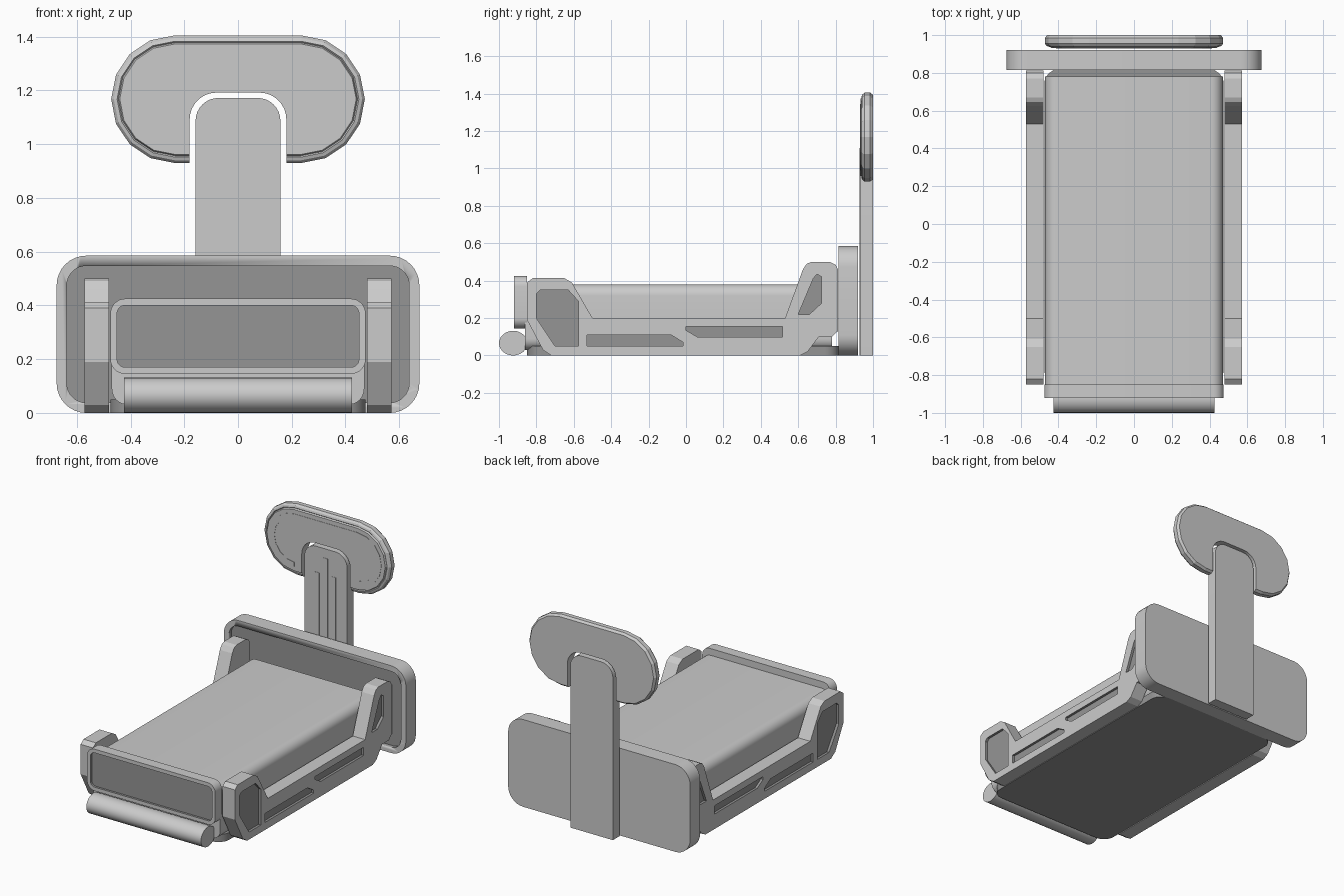
import bpy, bmesh, math

if "Cube" in bpy.data.objects:
    bpy.data.objects.remove(bpy.data.objects["Cube"])


def material(name, v):
    m = bpy.data.materials.new(name)
    m.diffuse_color = (v, v, v, 1)
    m.use_nodes = True
    m.node_tree.nodes["Principled BSDF"].inputs["Base Color"].default_value = m.diffuse_color
    return m


DARK = material("dark_grey", 0.3)
MID = material("mid_grey", 0.6)
LIGHT = material("light_grey", 0.85)


def rrect(hx, q0, q1, r, seg=8, d=0.0):
    """Rounded rectangle centred on p = 0, inset by d."""
    hx, q0, q1, r = hx - d, q0 + d, q1 - d, max(r - d, 0.005)
    pts = []
    corners = [(hx - r, q0 + r, -90), (hx - r, q1 - r, 0),
               (-hx + r, q1 - r, 90), (-hx + r, q0 + r, 180)]
    for cx, cq, a0 in corners:
        for i in range(seg + 1):
            a = math.radians(a0 + 90 * i / seg)
            pts.append((cx + r * math.cos(a), cq + r * math.sin(a)))
    return pts


def loft(name, layers, axis, mat=MID, smooth=True):
    """Skin outlines (points, depth) along an axis and cap both ends."""
    place = {"X": lambda p, q, d: (d, p, q), "Y": lambda p, q, d: (p, d, q),
             "Z": lambda p, q, d: (p, q, d)}[axis]
    bm = bmesh.new()
    rings = [[bm.verts.new(place(p, q, d)) for p, q in pts] for pts, d in layers]
    for a, b in zip(rings, rings[1:]):
        for i in range(len(a)):
            j = (i + 1) % len(a)
            bm.faces.new((a[i], a[j], b[j], b[i]))
    bm.faces.new(rings[0])
    bm.faces.new(rings[-1])
    bmesh.ops.recalc_face_normals(bm, faces=bm.faces)
    me = bpy.data.meshes.new(name)
    bm.to_mesh(me)
    bm.free()
    me.materials.append(mat)
    ob = bpy.data.objects.new(name, me)
    bpy.context.collection.objects.link(ob)
    if smooth:
        activate(ob)
        bpy.ops.object.shade_smooth_by_angle(angle=math.radians(30))
    return ob


def activate(ob):
    bpy.ops.object.select_all(action="DESELECT")
    ob.select_set(True)
    bpy.context.view_layer.objects.active = ob


def prism(name, pts, axis, a, b, mat=MID, smooth=True):
    return loft(name, [(pts, a), (pts, b)], axis, mat, smooth)


def cut(ob, cutter):
    m = ob.modifiers.new("cut", "BOOLEAN")
    m.operation, m.solver, m.object = "DIFFERENCE", "EXACT", cutter
    m.material_mode = "TRANSFER"
    activate(ob)
    bpy.ops.object.modifier_apply(modifier=m.name)
    bpy.data.objects.remove(cutter)


def framed_board(name, hx, z0, z1, r, front, back, rim, depth):
    """Rounded board with a raised rim and a dark recessed front panel."""
    board = prism(name, rrect(hx, z0, z1, r), "Y", front, back)
    cut(board, prism("cutter", rrect(hx, z0, z1, r, d=rim), "Y",
                     front - 0.05, front + depth, DARK))


# Base and mattress
prism("base", rrect(0.475, -0.85, 0.82, 0.08), "Z", 0.0, 0.05, DARK)
prism("mattress", rrect(0.47, 0.03, 0.38, 0.06), "Y", -0.86, 0.78, LIGHT)

# Head and foot boards
framed_board("headboard", 0.675, 0.0, 0.585, 0.11, 0.815, 0.92, 0.038, 0.025)
framed_board("footboard", 0.475, 0.145, 0.425, 0.055, -0.92, -0.85, 0.025, 0.015)

# Foot roller
roller = [(-0.924 + 0.076 * math.cos(math.tau * i / 24),
           0.066 + 0.066 * math.sin(math.tau * i / 24)) for i in range(24)]
prism("foot_roller", roller, "X", -0.425, 0.425)

# Side rails with recessed panels, mirrored
rail = prism("side_rails", [
    (-0.85, 0.39), (-0.82, 0.413), (-0.65, 0.413), (-0.61, 0.39), (-0.5, 0.2),
    (0.53, 0.2), (0.625, 0.46), (0.645, 0.49), (0.67, 0.5), (0.77, 0.5),
    (0.8, 0.485), (0.812, 0.46), (0.812, 0.13), (0.78, 0.1), (0.71, 0.1),
    (0.65, 0.02), (0.61, 0.0), (-0.72, 0.0), (-0.765, 0.03), (-0.85, 0.19)],
    "X", 0.48, 0.572, smooth=False)
pockets = [
    [(-0.8, 0.33), (-0.78, 0.35), (-0.63, 0.35), (-0.575, 0.29),
     (-0.575, 0.05), (-0.7, 0.05), (-0.8, 0.2)],
    [(-0.53, 0.05), (-0.53, 0.11), (-0.08, 0.11), (-0.015, 0.07), (-0.015, 0.05)],
    [(0.0, 0.155), (0.515, 0.155), (0.515, 0.1), (0.06, 0.1), (0.0, 0.135)],
    [(0.6, 0.22), (0.66, 0.22), (0.725, 0.28), (0.725, 0.42), (0.7, 0.435),
     (0.68, 0.41)],
]
for pts in pockets:
    cut(rail, prism("cutter", pts, "X", 0.555, 0.65, DARK, False))
mirror = rail.modifiers.new("mirror", "MIRROR")
mirror.use_axis = (True, False, False)

# Post with rounded top and light strips
post = [(0.158, 0.0)] + rrect(0.158, 0.0, 1.172, 0.085)[9:27] + [(-0.158, 0.0)]
prism("post", post, "Y", 0.93, 1.0)
for i, (x, top) in enumerate([(-0.063, 1.0), (0.0, 1.11), (0.06, 1.0)]):
    strip = [(x - 0.015, 0.0), (x + 0.015, 0.0), (x + 0.015, top), (x - 0.015, top)]
    prism(f"post_strip_{i + 1}", strip, "Y", 0.928, 0.935, LIGHT, False)


# Low-poly oval head with stepped rim, notched around the post
def oval(d):
    return rrect(0.472, 0.93, 1.405, 0.237, 4, d)


head = loft("oval_head", [(oval(d), y) for d, y in [
    (0.012, 1.0), (0.0, 0.985), (0.0, 0.955), (0.01, 0.942), (0.022, 0.938),
    (0.027, 0.943), (0.032, 0.932)]], "Y", smooth=False)
notch = [(0.18, 0.8)] + rrect(0.18, 0.8, 1.192, 0.1)[9:27] + [(-0.18, 0.8)]
cut(head, prism("cutter", notch, "Y", 0.88, 1.05, MID, False))

# Light band on the oval head
prism("head_band", oval(0.06) + oval(0.09)[::-1], "Y", 0.93, 0.936, LIGHT, False)
